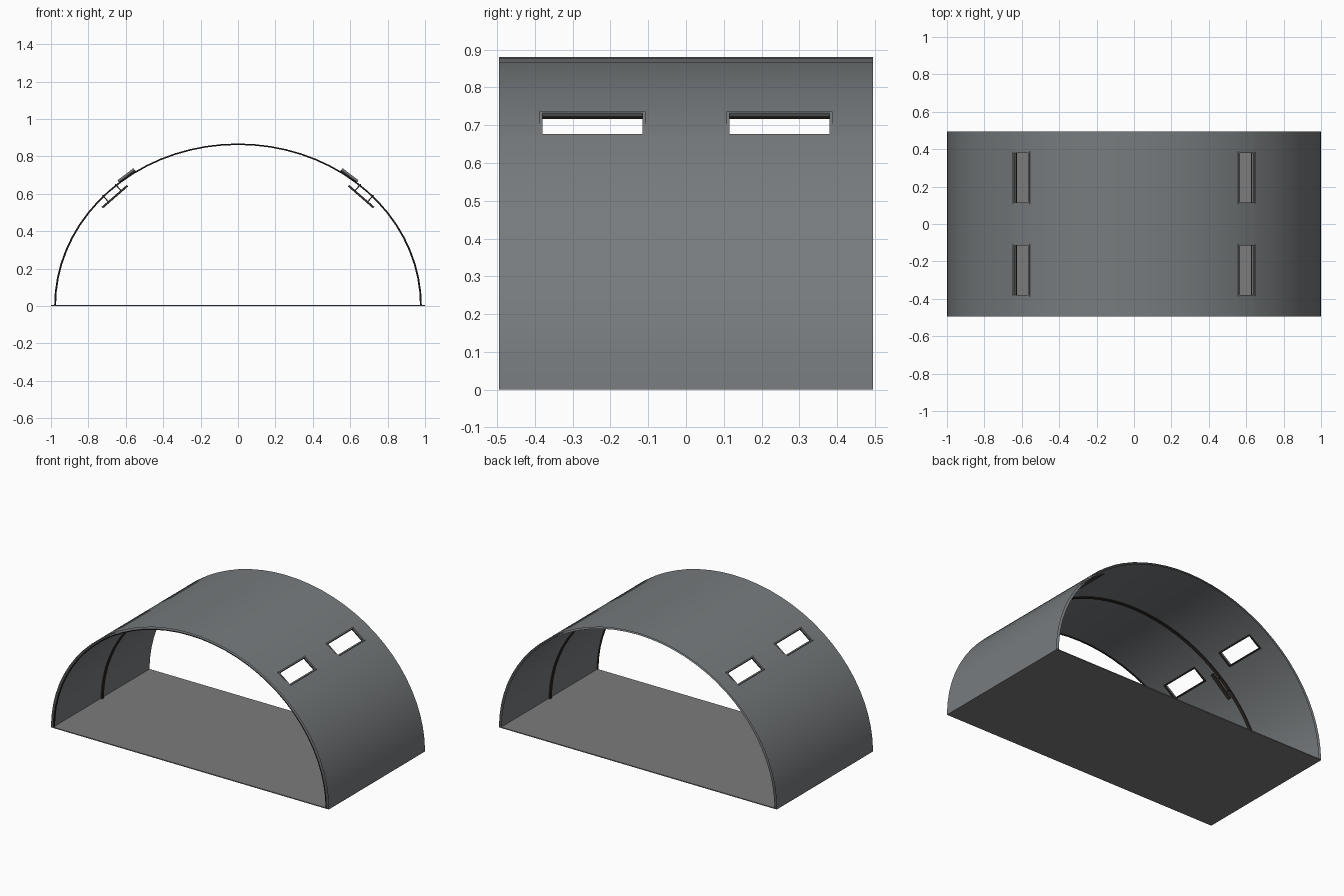
import bpy, bmesh, math
from mathutils import Vector, Matrix

if "Cube" in bpy.data.objects:
    bpy.data.objects.remove(bpy.data.objects["Cube"])


def material(name, rgb):
    m = bpy.data.materials.new(name)
    m.diffuse_color = (*rgb, 1)
    m.use_nodes = True
    m.node_tree.nodes["Principled BSDF"].inputs["Base Color"].default_value = m.diffuse_color
    return m


grey = material("floor grey", (0.2, 0.2, 0.2))
steel = material("steel blue grey", (0.186, 0.2, 0.208))
dark = material("dark brown metal", (0.03, 0.025, 0.021))

HALF = 0.495                       # half depth of the shelter
WIN_A = (49.7, 56.2)               # window span round the arch, degrees
WIN_Y = (0.11, 0.385)              # window span along the depth


def finish(bm, name, mat, smooth=None):
    me = bpy.data.meshes.new(name)
    bm.to_mesh(me)
    bm.free()
    me.materials.append(mat)
    ob = bpy.data.objects.new(name, me)
    bpy.context.collection.objects.link(ob)
    if smooth:
        bpy.ops.object.select_all(action='DESELECT')
        ob.select_set(True)
        bpy.context.view_layer.objects.active = ob
        bpy.ops.object.shade_smooth_by_angle(angle=math.radians(smooth))
    return ob


def arch(a, b, deg):
    t = math.radians(deg)
    return a * math.cos(t), b * math.sin(t)


def add_box(bm, size, mat):
    bmesh.ops.create_cube(bm, size=1, matrix=mat @ Matrix.Diagonal((*size, 1)))


def frame_matrix(x, z, s, slope):
    """Local x runs down the wall, y along the depth, z outwards."""
    t = Vector((s, 0, -slope)).normalized()
    y = Vector((0, s, 0))
    n = t.cross(y)
    m = Matrix((t, y, n)).transposed().to_4x4()
    m.translation = (s * x, 0, z)
    return m


def sheet(name, a, b, step, inward, smooth):
    """Open arched skin with four window holes left out."""
    angles = sorted({float(d) for d in range(0, 181, step)}
                    | set(WIN_A) | {180 - w for w in WIN_A})
    ys = [-HALF, -WIN_Y[1], -WIN_Y[0], WIN_Y[0], WIN_Y[1], HALF]
    bm = bmesh.new()
    grid = []
    for d in angles:
        x, z = arch(a, b, d)
        grid.append([bm.verts.new((x, y, z)) for y in ys])
    for i in range(len(angles) - 1):
        mid = (angles[i] + angles[i + 1]) / 2
        mid = min(mid, 180 - mid)
        for j in range(5):
            if WIN_A[0] < mid < WIN_A[1] and j in (1, 3):
                continue
            q = [grid[i][j], grid[i + 1][j], grid[i + 1][j + 1], grid[i][j + 1]]
            bm.faces.new(q if inward else q[::-1])
    return finish(bm, name, steel, smooth)


def hoop(name, outer, inner, y0, y1):
    """Arched bar with a rectangular section."""
    bm = bmesh.new()
    rings = []
    for d in range(0, 181, 5):
        (xo, zo), (xi, zi) = arch(*outer, d), arch(*inner, d)
        rings.append([bm.verts.new(p) for p in ((xo, y0, zo), (xo, y1, zo),
                                                (xi, y1, zi), (xi, y0, zi))])
    for r, q in zip(rings, rings[1:]):
        for k in range(4):
            bm.faces.new((r[k], r[(k + 1) % 4], q[(k + 1) % 4], q[k]))
    bmesh.ops.recalc_face_normals(bm, faces=bm.faces)
    finish(bm, name, dark, 40)


# Floor slab
bm = bmesh.new()
add_box(bm, (2, 2 * HALF, 0.006), Matrix.Translation((0, 0, 0.003)))
finish(bm, "floor", grey)

# Outer and inner skins
sheet("outer_shell", 1.0, 0.88, 5, False, 40)
sheet("inner_lining", 0.984, 0.87, 5, True, 40)

# Dark rib in the middle of the inside, and a seal in the front gap
hoop("middle_rib", (0.98, 0.866), (0.973, 0.861), -0.01, 0.01)
hoop("front_seal", (0.983, 0.869), (0.977, 0.864), -HALF, -HALF + 0.008)

# Window frames: four bars round each hole, with a dark lining inside
for s, side in ((1, "right"), (-1, "left")):
    for e, end in ((1, "back"), (-1, "front")):
        base = frame_matrix(0.597, 0.698, s, 0.76)
        base.translation.y = e * sum(WIN_Y) / 2
        for part, mat, size, drop in (("frame", steel, 0.008, 0.003),
                                      ("reveal", dark, 0.0085, -0.007)):
            bm = bmesh.new()
            for k in (-1, 1):
                add_box(bm, (size, 0.28, 0.01),
                        base @ Matrix.Translation((k * 0.0495, 0, drop)))
                add_box(bm, (0.107, size, 0.01),
                        base @ Matrix.Translation((0, k * 0.136, drop)))
            finish(bm, f"window_{part}_{side}_{end}", mat)

# Grab bars on the inside, held by two short posts
for s, side in ((1, "right"), (-1, "left")):
    bm = bmesh.new()
    base = frame_matrix(0.658, 0.585, s, 0.87)
    add_box(bm, (0.178, 0.022, 0.011), base)
    for k in (-1, 1):
        add_box(bm, (0.006, 0.012, 0.05), base @ Matrix.Translation((k * 0.045, 0, 0.025)))
    finish(bm, f"grab_bar_{side}", dark)
